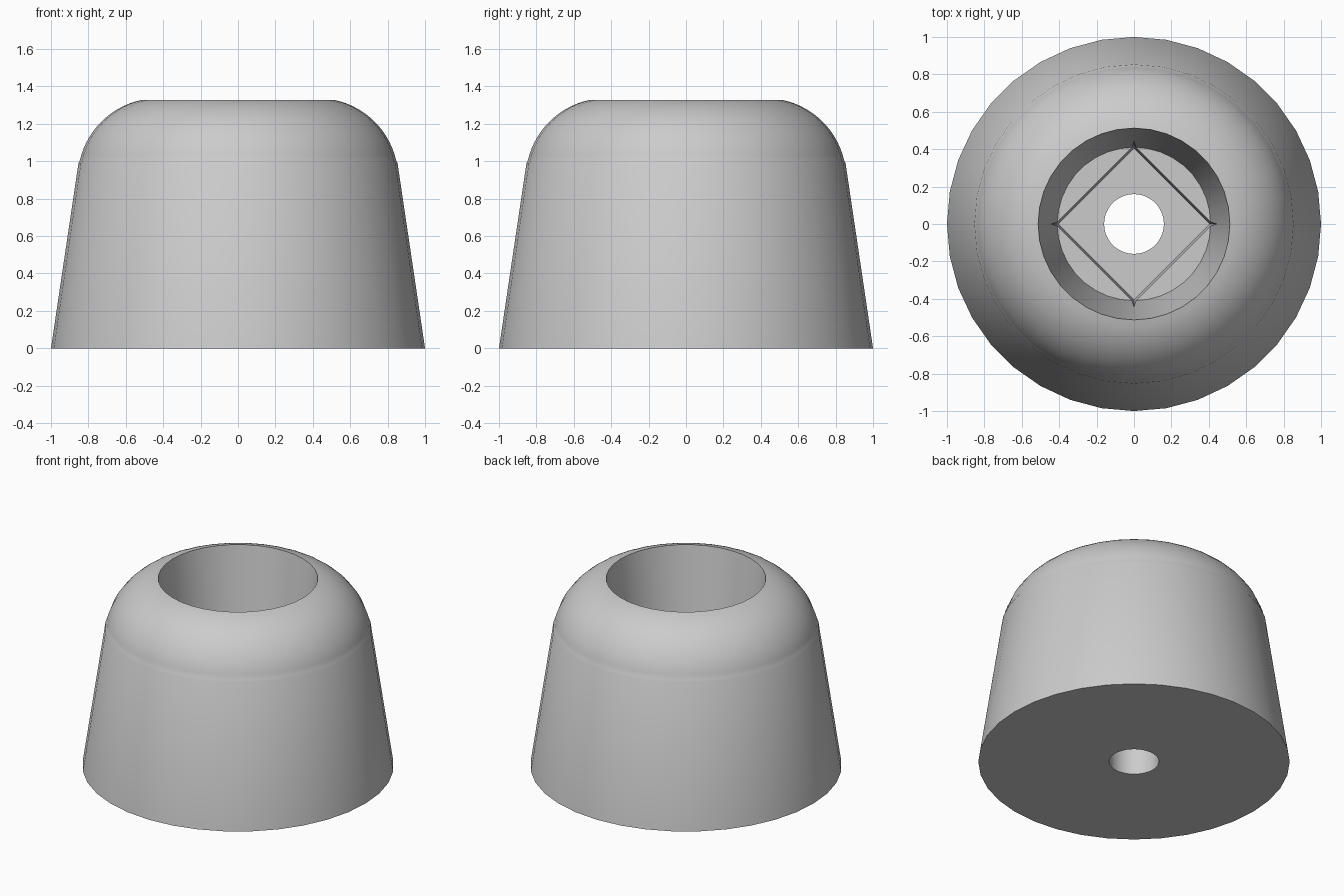
import bpy, bmesh
from math import cos, sin, pi, radians

cube = bpy.data.objects.get("Cube")
if cube:
    bpy.data.objects.remove(cube, do_unlink=True)

SIDES = 36
FLOOR_Z, POCKET_Z = 0.60, 0.45

grey = bpy.data.materials.new("rubber_grey")
grey.use_nodes = True
colour = (0.6, 0.6, 0.6, 1)
grey.diffuse_color = colour
grey.node_tree.nodes["Principled BSDF"].inputs["Base Color"].default_value = colour


def lathe(name, profile, sides):
    """Revolve a closed (radius, z) profile into a ring-shaped solid."""
    bm = bmesh.new()
    rings = []
    for i in range(sides):
        a = 2 * pi * i / sides
        rings.append([bm.verts.new((r * cos(a), r * sin(a), z)) for r, z in profile])
    n = len(profile)
    for i in range(sides):
        here, there = rings[i], rings[(i + 1) % sides]
        for j in range(n):
            k = (j + 1) % n
            bm.faces.new((here[j], there[j], there[k], here[k]))
    bmesh.ops.recalc_face_normals(bm, faces=bm.faces)
    mesh = bpy.data.meshes.new(name)
    bm.to_mesh(mesh)
    bm.free()
    mesh.materials.append(grey)
    obj = bpy.data.objects.new(name, mesh)
    bpy.context.collection.objects.link(obj)
    return obj


# Tapered body, rounded shoulder, conical recess and bolt hole
steps = 14
shoulder = []
for i in range(steps + 1):
    a = radians(12.5 + 66 * i / steps)
    shoulder.append((0.427 + 0.43 * cos(a), 0.907 + 0.43 * sin(a)))
profile = [(0.16, 0), (1.0, 0), (0.853, 0.99)] + shoulder
profile += [(0.41, FLOOR_Z), (0.16, FLOOR_Z)]
foot = lathe("foot_body", profile, SIDES)

# Square tapered pocket sunk into the recess floor
bpy.ops.mesh.primitive_cone_add(vertices=4, radius1=0.405, radius2=0.45,
                                depth=0.45, location=(0, 0, POCKET_Z + 0.225))
cutter = bpy.context.object
cutter.name = "pocket_cutter"
cutter.hide_render = True
cutter.data.materials.append(grey)

bpy.ops.object.select_all(action="DESELECT")
bpy.context.view_layer.objects.active = foot
foot.select_set(True)
pocket = foot.modifiers.new("pocket", "BOOLEAN")
pocket.operation = "DIFFERENCE"
pocket.solver = "EXACT"
pocket.object = cutter
bpy.ops.object.modifier_apply(modifier=pocket.name)
bpy.data.objects.remove(cutter, do_unlink=True)

bpy.ops.object.shade_smooth_by_angle(angle=radians(25))
